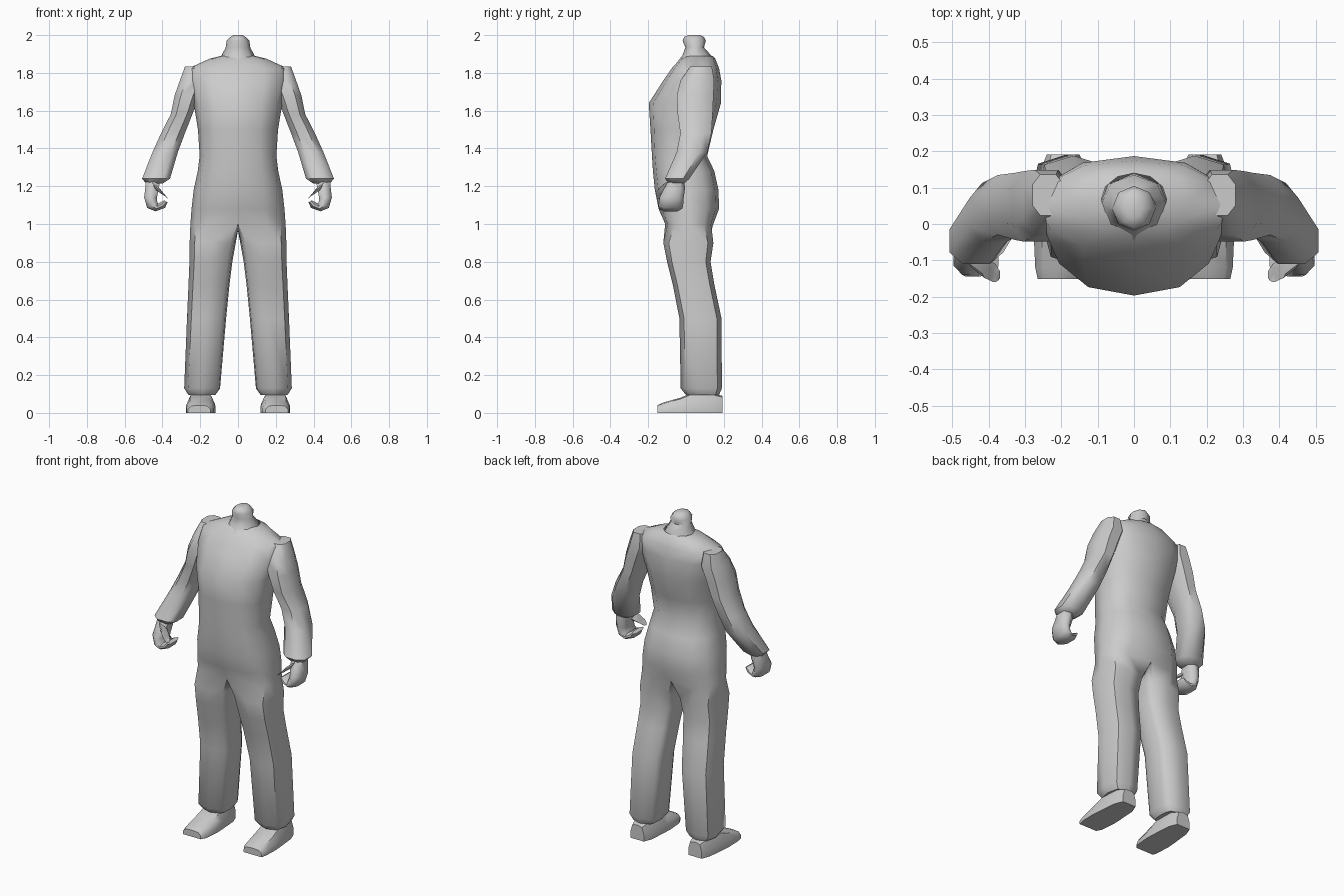
import bpy, bmesh, math

cloth = bpy.data.materials.new("plain grey")
cloth.diffuse_color = (0.6, 0.6, 0.6, 1)


def sgn_pow(v, p):
    return math.copysign(abs(v) ** p, v)


def oval(z, x0, x1, y0, y1, angles, p=0.8):
    """Rounded box-like ring fitted to the given x and y limits."""
    cx, cy, rx, ry = (x0 + x1) / 2, (y0 + y1) / 2, (x1 - x0) / 2, (y1 - y0) / 2
    return [(cx + rx * sgn_pow(math.cos(math.radians(a)), p),
             cy + ry * sgn_pow(math.sin(math.radians(a)), p), z) for a in angles]


def bridge(bm, a, b, closed=True):
    n = len(a)
    for i in range(n if closed else n - 1):
        j = (i + 1) % n
        bm.faces.new((a[i], a[j], b[j], b[i]))


def finish(name, bm, mirror=True, angle=50):
    bmesh.ops.recalc_face_normals(bm, faces=bm.faces)
    me = bpy.data.meshes.new(name)
    bm.to_mesh(me)
    bm.free()
    ob = bpy.data.objects.new(name, me)
    bpy.context.collection.objects.link(ob)
    me.materials.append(cloth)
    bpy.ops.object.select_all(action='DESELECT')
    ob.select_set(True)
    bpy.context.view_layer.objects.active = ob
    bpy.ops.object.shade_smooth_by_angle(angle=math.radians(angle))
    if mirror:
        m = ob.modifiers.new("mirror", 'MIRROR')
        m.use_clip = True
        m.merge_threshold = 0.002
    return ob


def loft(name, rings, **kw):
    bm = bmesh.new()
    vs = [[bm.verts.new(p) for p in r] for r in rings]
    for a, b in zip(vs, vs[1:]):
        bridge(bm, a, b)
    bm.faces.new(vs[0])
    bm.faces.new(vs[-1])
    return finish(name, bm, **kw)


EIGHT = [22.5 + 45 * i for i in range(8)]

# Suit body: half torso that closes into one leg, then mirrored
torso = [  # z, half width, front y, back y, roundness
    (1.89, 0.09, -0.005, 0.14, 1), (1.875, 0.15, -0.03, 0.155, 0.9),
    (1.825, 0.26, -0.075, 0.175, 0.9), (1.76, 0.265, -0.12, 0.187, 0.9),
    (1.64, 0.235, -0.197, 0.185, 0.9), (1.5, 0.212, -0.188, 0.145, 0.85),
    (1.36, 0.203, -0.18, 0.112, 0.8), (1.28, 0.213, -0.175, 0.15, 0.8),
    (1.18, 0.235, -0.165, 0.172, 0.8), (1.08, 0.246, -0.145, 0.175, 0.8)]
legs = [  # z, inner x, outer x, front y, back y
    (0.9, 0.012, 0.256, -0.12, 0.145), (0.8, 0.03, 0.257, -0.1, 0.13),
    (0.68, 0.045, 0.262, -0.07, 0.15), (0.5, 0.063, 0.27, -0.035, 0.188),
    (0.13, 0.095, 0.285, -0.028, 0.19), (0.095, 0.12, 0.262, 0.0, 0.175)]
half = [-90 + 30 * i for i in range(7)]
around = [-135 + 45 * i for i in range(7)] + [157.5, 180, 202.5]
bm = bmesh.new()
rows = [[bm.verts.new(p) for p in oval(z, -w, w, f, b, half, r)] for z, w, f, b, r in torso]
hip = [bm.verts.new(p) for p in oval(1.0, -0.252, 0.252, -0.11, 0.145, half, 0.7)]
for row in rows + [hip]:
    row[0].co.x = row[-1].co.x = 0
for a, b in zip(rows + [hip], (rows + [hip])[1:]):
    bridge(bm, a, b, closed=False)
crotch = [bm.verts.new((0, y, 0.965)) for y in (0.08, 0.015, -0.05)]
leg_rows = [hip + crotch] + [[bm.verts.new(p) for p in oval(*r, around, 0.72)] for r in legs]
for a, b in zip(leg_rows, leg_rows[1:]):
    bridge(bm, a, b)
bm.faces.new(leg_rows[-1])
finish("suit_body", bm)

# Neck stump
loft("neck", [oval(z, -w, w, f, b, [45 * i for i in range(8)], 1) for z, w, f, b in [
    (1.84, 0.1, -0.06, 0.14), (1.89, 0.088, -0.02, 0.135), (1.935, 0.065, -0.003, 0.095),
    (1.97, 0.06, -0.018, 0.105), (1.99, 0.04, -0.01, 0.095), (2.0, 0.025, 0.015, 0.075)]],
    mirror=False)

# Sleeves
loft("sleeve", [oval(*r, EIGHT, 0.8) for r in [
    (1.835, 0.19, 0.283, 0.02, 0.14), (1.76, 0.17, 0.312, -0.035, 0.155),
    (1.68, 0.2, 0.34, -0.055, 0.152), (1.58, 0.238, 0.36, -0.05, 0.147),
    (1.48, 0.277, 0.412, -0.035, 0.14), (1.38, 0.314, 0.457, -0.055, 0.118),
    (1.24, 0.355, 0.513, -0.115, 0.022), (1.215, 0.395, 0.49, -0.095, -0.005)]])


def strip(name, path):
    """Flat limb following (x, z), given thickness direction and y limits."""
    rings = []
    for x, z, dx, dz, y0, y1 in path:
        c = (y1 - y0) * 0.2
        rings.append([(x + s * dx, y, z + s * dz) for s, y in (
            (-1, y0 + c), (-0.3, y0), (0.3, y0), (1, y0 + c),
            (1, y1 - c), (0.3, y1), (-0.3, y1), (-1, y1 - c))])
    loft(name, rings)


# Hands: palm with fingers curled inwards, and a thumb
strip("hand", [
    (0.45, 1.235, 0.038, 0, -0.09, -0.01), (0.455, 1.19, 0.036, 0, -0.115, -0.005),
    (0.463, 1.14, 0.034, 0, -0.14, -0.012), (0.455, 1.105, 0.026, -0.02, -0.145, -0.015),
    (0.43, 1.087, 0.006, -0.02, -0.145, -0.02), (0.4, 1.1, -0.014, -0.014, -0.14, -0.025),
    (0.382, 1.12, -0.009, -0.005, -0.135, -0.03)])
strip("thumb", [
    (0.445, 1.2, 0.01, 0.02, -0.12, -0.06), (0.41, 1.175, 0.008, 0.018, -0.148, -0.09),
    (0.385, 1.152, 0.01, 0.01, -0.16, -0.11), (0.375, 1.138, 0.006, 0.004, -0.155, -0.125)])

# Shoes: cross-sections from toe to heel
shoe = []
for y, x0, x1, top in [(-0.152, 0.145, 0.265, 0.04), (-0.12, 0.128, 0.272, 0.055),
                       (-0.03, 0.12, 0.276, 0.08), (0.02, 0.122, 0.272, 0.102),
                       (0.14, 0.13, 0.26, 0.105), (0.192, 0.15, 0.24, 0.09)]:
    i = (x1 - x0) * 0.14
    shoe.append([(x0, y, 0), (x1, y, 0), (x1, y, top * 0.45), (x1 - i, y, top * 0.92),
                 ((x0 + x1) / 2, y, top), (x0 + i, y, top * 0.92), (x0, y, top * 0.45)])
loft("shoe", shoe)
